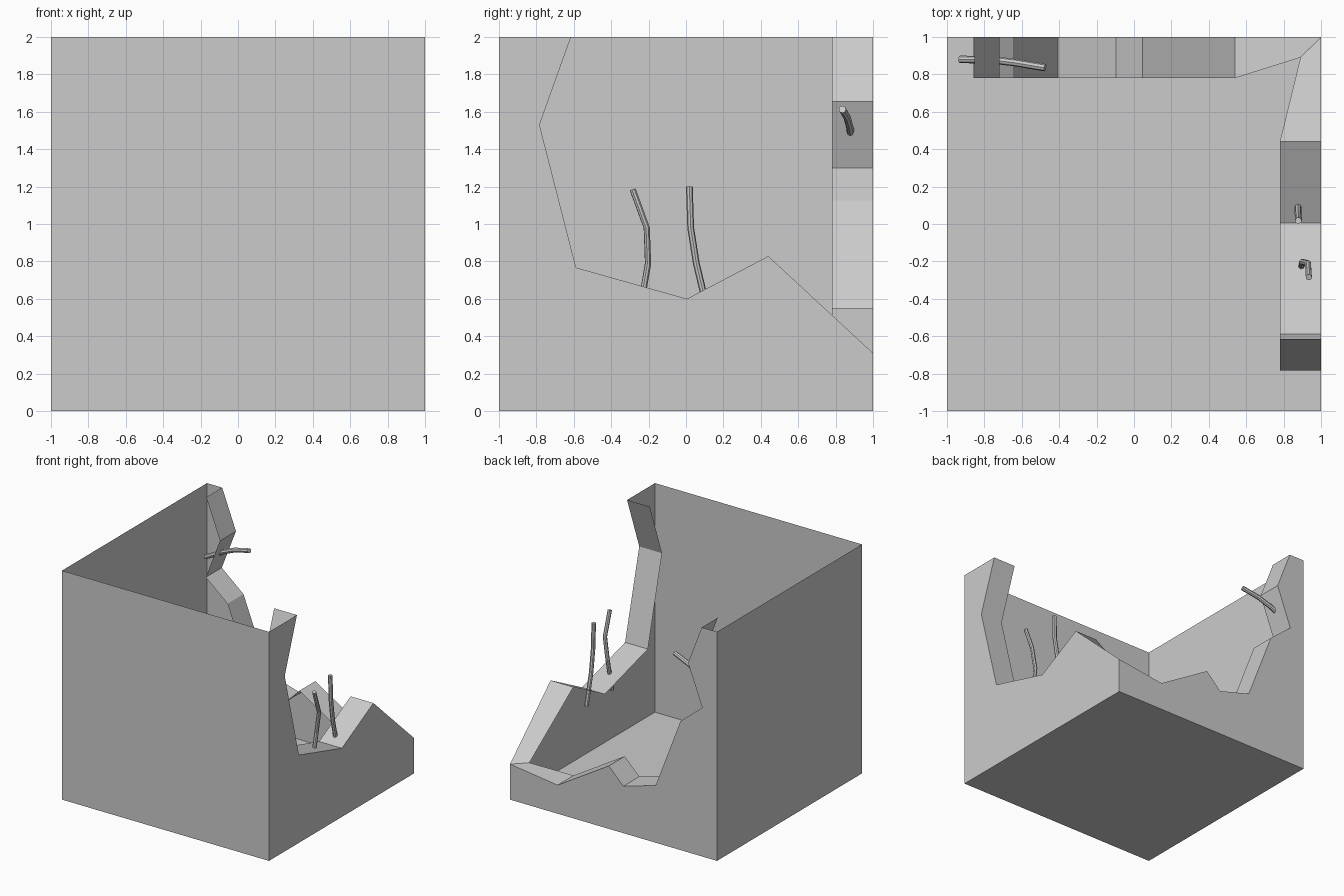
import bpy, bmesh
from mathutils import Vector

if "Cube" in bpy.data.objects:
    bpy.data.objects.remove(bpy.data.objects["Cube"])

DEPTH = 0.22  # inward width of the broken wall edge

# Broken outlines: right wall as (y, z), back wall as (x, z); both share the corner
right_break = [(-0.615, 2), (-0.783, 1.53), (-0.588, 0.767), (0.005, 0.60), (0.44, 0.828)]
back_break = [(0.54, 0.25), (0.046, 0.55), (-0.095, 0.41), (-0.407, 0.50),
              (-0.647, 1.125), (-0.857, 1.30), (-0.72, 1.655), (-0.853, 2)]
corner = (1, 1, 0.31)


def make_object(name, bm):
    mesh = bpy.data.meshes.new(name)
    bm.to_mesh(mesh)
    bm.free()
    obj = bpy.data.objects.new(name, mesh)
    bpy.context.collection.objects.link(obj)
    return obj


# Ruined box: floor, two whole walls, two broken walls
bm = bmesh.new()
b = [bm.verts.new(p) for p in ((-1, -1, 0), (1, -1, 0), (1, 1, 0), (-1, 1, 0))]
t_fl, t_fr, t_bl = [bm.verts.new(p) for p in ((-1, -1, 2), (1, -1, 2), (-1, 1, 2))]
right = [bm.verts.new((1, y, z)) for y, z in right_break]
back = [bm.verts.new((x, 1, z)) for x, z in back_break]
c = bm.verts.new(corner)

bm.faces.new(b[::-1])
bm.faces.new((b[0], b[1], t_fr, t_fl))
bm.faces.new((b[3], b[0], t_fl, t_bl))
bm.faces.new([b[1], b[2], c] + right[::-1] + [t_fr])
bm.faces.new([b[2], b[3], t_bl] + back[::-1] + [c])

# Thick rim along the break, pushed inwards
outer = right + [c] + back
inner = []
for v in outer:
    if v in right:
        offset = Vector((-DEPTH, 0, 0))
    elif v in back:
        offset = Vector((0, -DEPTH, 0))
    else:
        offset = Vector((-DEPTH / 2, -DEPTH / 2, 0))
    inner.append(bm.verts.new(v.co + offset))
for i in range(len(outer) - 1):
    bm.faces.new((outer[i], outer[i + 1], inner[i + 1], inner[i]))
make_object("broken_walls", bm)


# Bent reinforcing bars sticking out of the broken edges
def bent_bar(name, points, radius):
    curve = bpy.data.curves.new(name + "_path", 'CURVE')
    curve.dimensions = '3D'
    curve.bevel_depth = radius
    curve.bevel_resolution = 2
    curve.use_fill_caps = True
    spline = curve.splines.new('POLY')
    spline.points.add(len(points) - 1)
    for point, co in zip(spline.points, points):
        point.co = (*co, 1)
    spline.use_smooth = False
    obj = bpy.data.objects.new(name, curve)
    bpy.context.collection.objects.link(obj)


bent_bar("bar_right_front", [(0.89, -0.25, 0.51), (0.90, -0.203, 0.79),
                             (0.93, -0.21, 0.98), (0.935, -0.285, 1.185)], 0.017)
bent_bar("bar_right_back", [(0.877, 0.122, 0.51), (0.877, 0.055, 0.79),
                            (0.88, 0.025, 0.98), (0.879, 0.018, 1.20)], 0.018)
bent_bar("bar_back", [(-0.93, 0.88, 1.42), (-0.76, 0.878, 1.51),
                      (-0.63, 0.862, 1.568), (-0.475, 0.836, 1.613)], 0.02)
